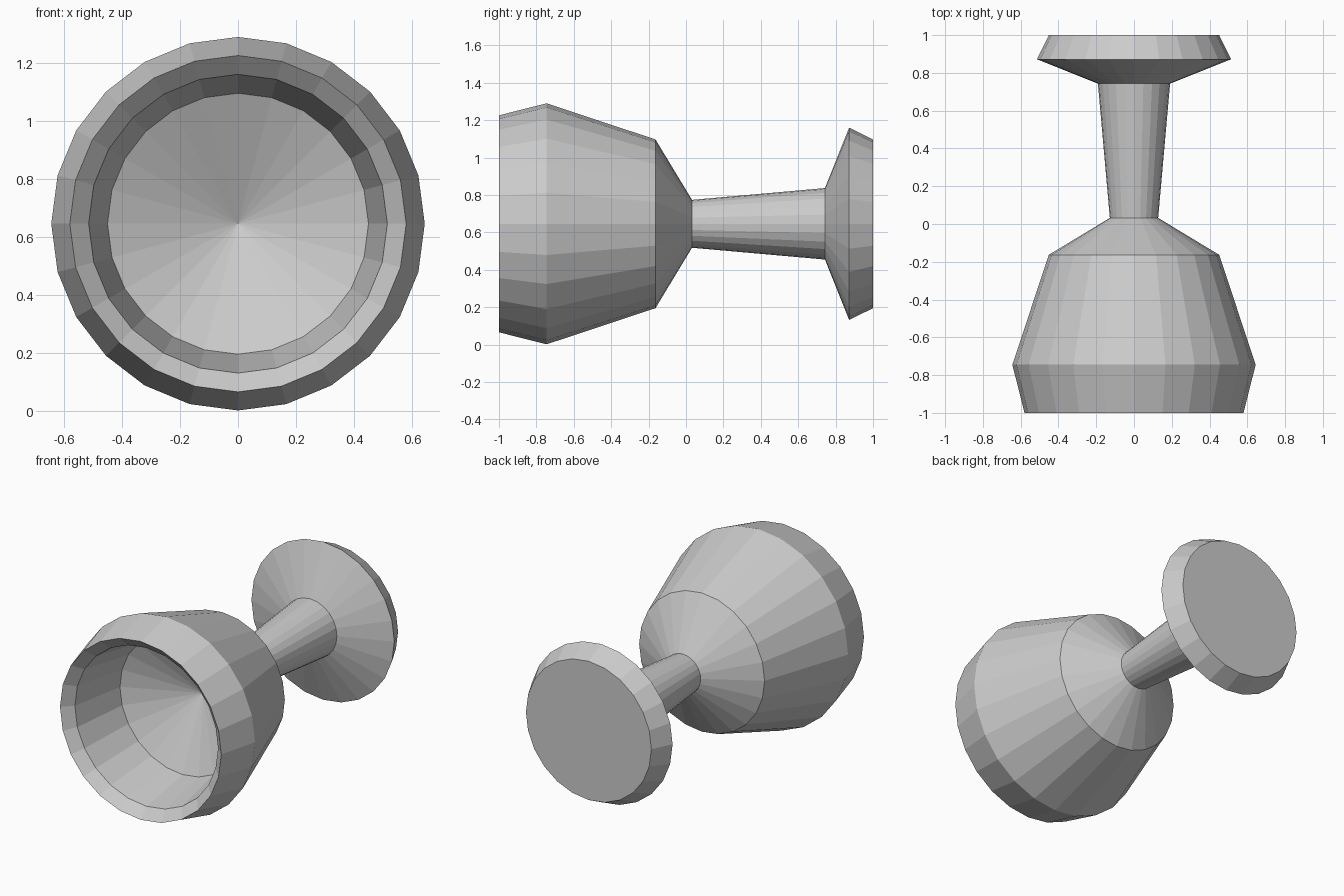
import bpy, bmesh
from math import radians
from mathutils import Vector, Matrix

if "Cube" in bpy.data.objects:
    bpy.data.objects.remove(bpy.data.objects["Cube"])

SIDES = 24
AXIS_Z = 0.646


def lathe(name, profile):
    """Spin a (y, radius) profile around the horizontal y axis."""
    bm = bmesh.new()
    verts = [bm.verts.new((0, y, r)) for y, r in profile]
    edges = [bm.edges.new(pair) for pair in zip(verts, verts[1:])]
    bmesh.ops.spin(bm, geom=verts + edges, cent=(0, 0, 0), axis=(0, 1, 0),
                   angle=radians(360), steps=SIDES)
    bmesh.ops.remove_doubles(bm, verts=bm.verts, dist=1e-4)
    # flat back cap over the open ring
    bmesh.ops.holes_fill(bm, edges=[e for e in bm.edges if e.is_boundary], sides=0)
    bmesh.ops.recalc_face_normals(bm, faces=bm.faces)
    mesh = bpy.data.meshes.new(name)
    bm.to_mesh(mesh)
    bm.free()
    obj = bpy.data.objects.new(name, mesh)
    obj.location.z = AXIS_Z
    bpy.context.collection.objects.link(obj)
    return obj


# Hollow cup, stem and round base as one continuous turned body
hollow = [(-0.36, 0), (-0.57, 0.45), (-0.94, 0.515)]
cup = [(-1, 0.58), (-0.745, 0.644), (-0.163, 0.451)]
stem = [(0.032, 0.128), (0.743, 0.191)]
base = [(0.872, 0.514), (1, 0.451)]
lathe("goblet_body", hollow + cup + stem + base)
